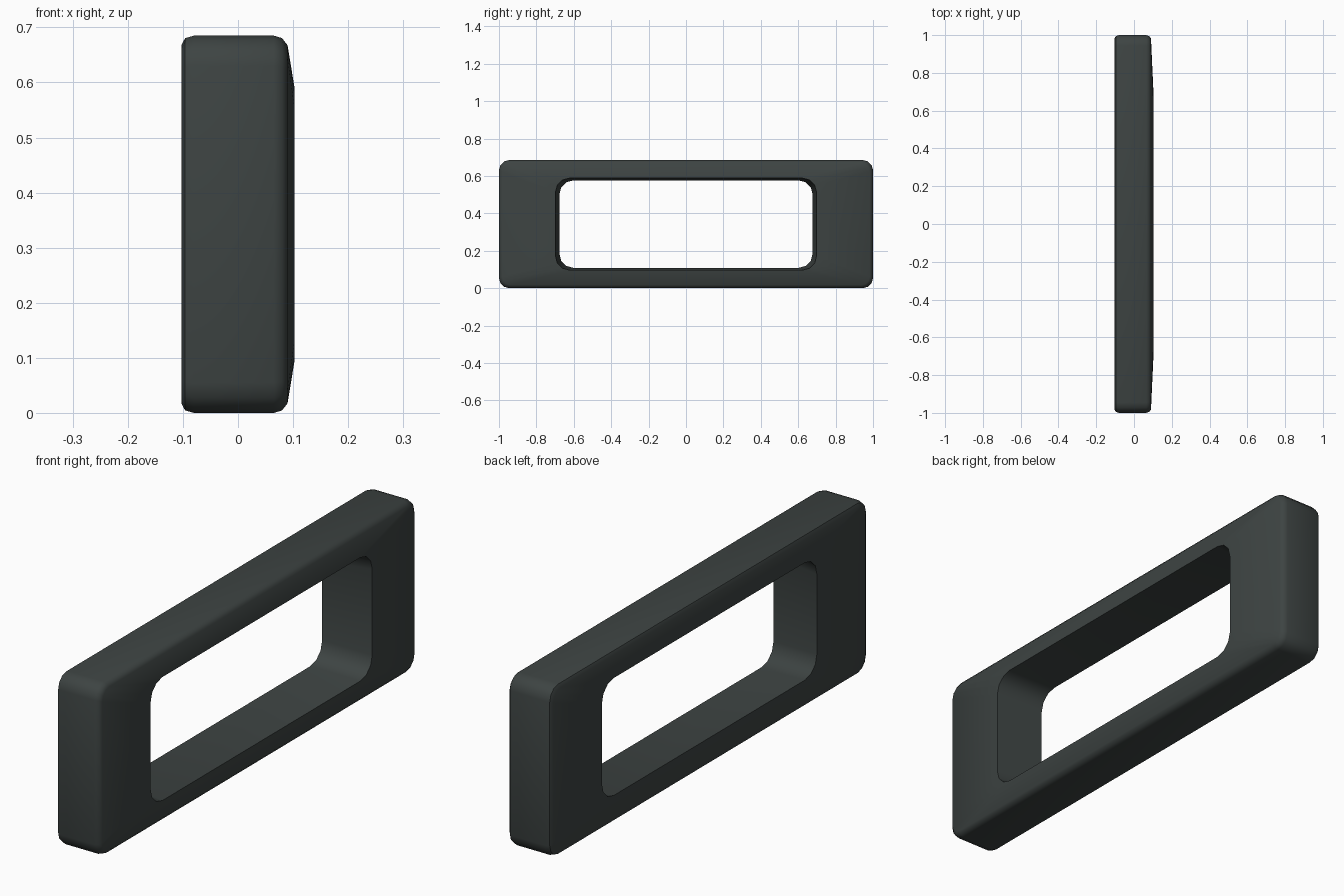
import bpy, bmesh, math

if "Cube" in bpy.data.objects:
    bpy.data.objects.remove(bpy.data.objects["Cube"])

HEIGHT = 0.685
SEGS = 3  # facets per rounded corner


def rounded_rect(x, hy, hz, r):
    """Rounded rectangle in the YZ plane, centred on the frame's middle."""
    pts = []
    for i, (sy, sz) in enumerate([(1, 1), (-1, 1), (-1, -1), (1, -1)]):
        for k in range(SEGS + 1):
            a = math.pi / 2 * (i + k / SEGS)
            pts.append((x, sy * (hy - r) + r * math.cos(a),
                        HEIGHT / 2 + sz * (hz - r) + r * math.sin(a)))
    return pts


# Cross-section of the frame: x, half width, half height, corner radius
rings = [
    (-0.103, 0.677, 0.234, 0.075),   # hole, back
    (-0.103, 0.982, 0.325, 0.045),   # back rim bevel
    (-0.096, 0.995, 0.338, 0.052),
    (-0.080, 1.000, 0.3425, 0.055),
    (0.065, 1.000, 0.3425, 0.055),   # front rim bevel
    (0.080, 0.995, 0.338, 0.052),
    (0.090, 0.982, 0.325, 0.045),
    (0.103, 0.698, 0.246, 0.075),    # hole, front
]

bm = bmesh.new()
loops = [[bm.verts.new(p) for p in rounded_rect(*ring)] for ring in rings]
n = len(loops[0])
for i, a in enumerate(loops):
    b = loops[(i + 1) % len(loops)]
    for k in range(n):
        bm.faces.new((a[k], a[(k + 1) % n], b[(k + 1) % n], b[k]))
bmesh.ops.recalc_face_normals(bm, faces=bm.faces)
mesh = bpy.data.meshes.new("frame")
bm.to_mesh(mesh)
bm.free()

frame = bpy.data.objects.new("frame", mesh)
bpy.context.collection.objects.link(frame)
mat = bpy.data.materials.new("dark slate grey")
mat.diffuse_color = (0.047, 0.057, 0.055, 1)
mat.use_nodes = True
mat.node_tree.nodes["Principled BSDF"].inputs["Base Color"].default_value = mat.diffuse_color
mesh.materials.append(mat)

# Smooth shading on the rounded rim, crisp hole edges
bpy.context.view_layer.objects.active = frame
frame.select_set(True)
bpy.ops.object.shade_smooth_by_angle(angle=math.radians(40))
